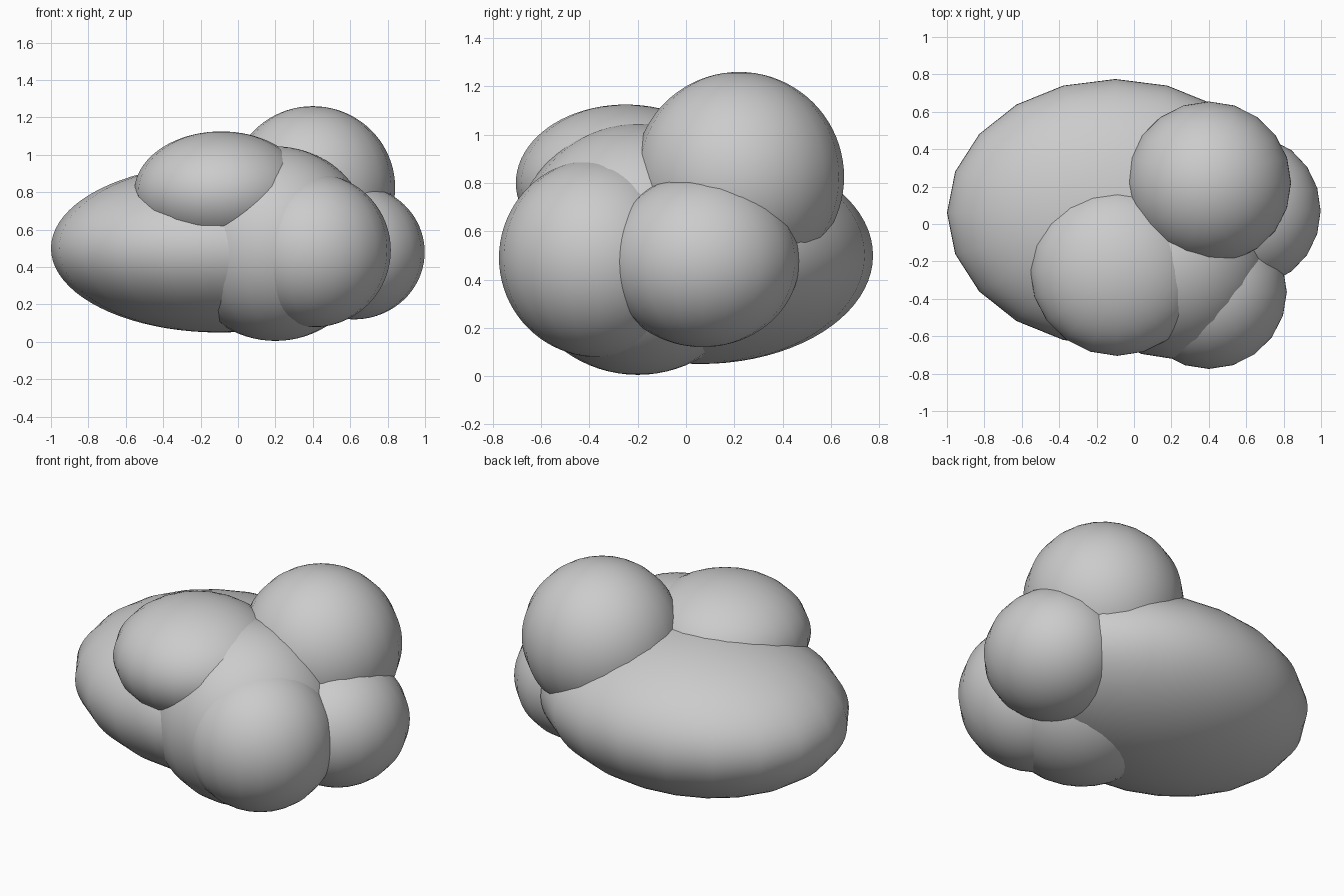
import bpy

if "Cube" in bpy.data.objects:
    bpy.data.objects.remove(bpy.data.objects["Cube"])

# Each lobe: name, centre, radii
LOBES = [
    ("main_body", (-0.10, 0.06, 0.50), (0.90, 0.715, 0.45)),
    ("upper_back_lobe", (0.40, 0.22, 0.825), (0.44, 0.435, 0.435)),
    ("upper_front_lobe", (-0.09, -0.25, 0.80), (0.465, 0.455, 0.325)),
    ("centre_lobe", (0.20, -0.20, 0.525), (0.52, 0.52, 0.52)),
    ("front_right_lobe", (0.40, -0.363, 0.49), (0.417, 0.412, 0.412)),
    ("right_side_lobe", (0.62, 0.07, 0.48), (0.378, 0.40, 0.36)),
]


def add_lobe(name, centre, radii):
    bpy.ops.mesh.primitive_uv_sphere_add(segments=20, ring_count=40, radius=1, location=centre)
    lobe = bpy.context.object
    lobe.name = name
    lobe.scale = radii
    bpy.ops.object.transform_apply(location=False, rotation=False, scale=True)
    bpy.ops.object.shade_smooth()
    return lobe


# Overlapping rounded lobes
for lobe_data in LOBES:
    add_lobe(*lobe_data)
